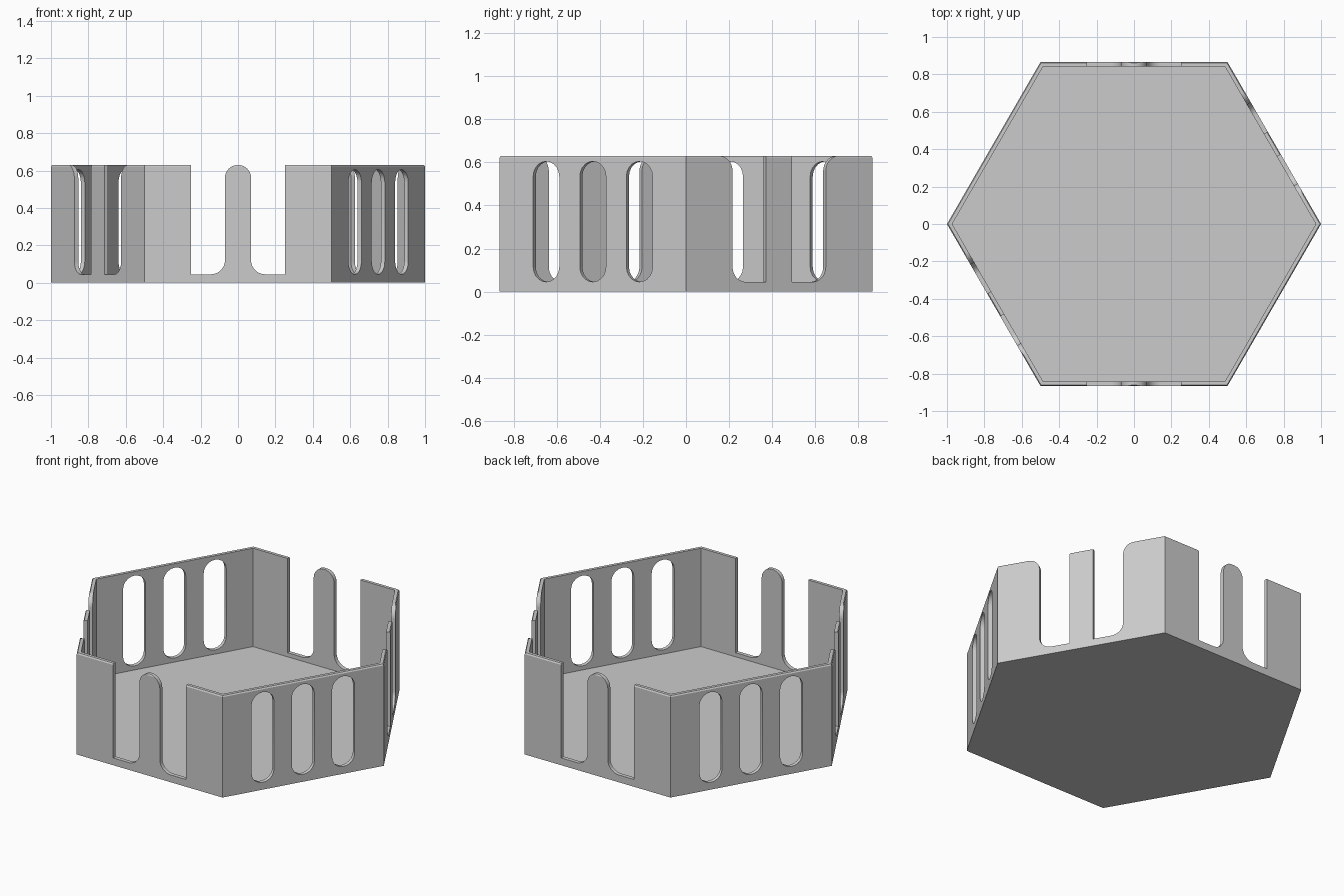
import bpy, bmesh
from math import sin, cos, pi, radians, sqrt
from mathutils import Matrix, Vector

if "Cube" in bpy.data.objects:
    bpy.data.objects.remove(bpy.data.objects["Cube"])

H, FLOOR, SILL, R = 0.63, 0.02, 0.045, 0.07
INNER = 0.972
APO = sqrt(3) / 2


def arc(cx, cz, a0, a1, r=R, n=10):
    return [(cx + r * cos(radians(a0 + (a1 - a0) * i / n)),
             cz + r * sin(radians(a0 + (a1 - a0) * i / n))) for i in range(n + 1)]


def mirrored(pts):
    return [(-u, z) for u, z in reversed(pts)]


def make_object(name, bm):
    bmesh.ops.recalc_face_normals(bm, faces=bm.faces)
    me = bpy.data.meshes.new(name)
    bm.to_mesh(me)
    bm.free()
    ob = bpy.data.objects.new(name, me)
    bpy.context.collection.objects.link(ob)
    return ob


# Hexagonal tray: stacked rings, outside up, over the rim, inside down to the floor
bm = bmesh.new()
rings = []
for r, z in [(1, 0), (1, H - 0.008), (0.994, H), (INNER, H), (INNER, FLOOR)]:
    rings.append([bm.verts.new((r * cos(k * pi / 3), r * sin(k * pi / 3), z)) for k in range(6)])
for a, b in zip(rings, rings[1:]):
    for k in range(6):
        j = (k + 1) % 6
        bm.faces.new((a[k], a[j], b[j], b[k]))
bm.faces.new(rings[0])
bm.faces.new(rings[-1])
tray = make_object("hexagonal_tray", bm)

# Opening profiles in wall coordinates (along wall, height)
slots = [arc(c, H - 0.025 - R, 0, 180) + arc(c, SILL + R, 180, 360) for c in (-0.25, 0, 0.25)]

half = [(-0.25, 0.8), (-0.25, SILL)] + arc(-R - 0.075, SILL + 0.075, 270, 360, 0.075) \
    + arc(0, H - R, 180, 90)
round_post = [half + mirrored(half[:-1])]

gap = [(-R, SILL), (-R, 0.8), (-0.25 - R, 0.8)] + arc(-0.25 - R, H - R, 90, 0) \
    + arc(-0.25 + R, SILL + R, 180, 270)
square_post = [gap, mirrored(gap)]

# Opposite walls share the same openings
bm = bmesh.new()
for angle, profiles in [(-90, round_post), (90, round_post), (30, square_post),
                        (210, square_post), (-30, slots), (150, slots)]:
    rot = Matrix.Rotation(radians(angle), 4, 'Z')
    for prof in profiles:
        near = [bm.verts.new(rot @ Vector((APO - 0.06, u, z))) for u, z in prof]
        face = bm.faces.new(near)
        ext = bmesh.ops.extrude_face_region(bm, geom=[face], use_keep_orig=True)
        moved = [g for g in ext["geom"] if isinstance(g, bmesh.types.BMVert)]
        bmesh.ops.translate(bm, verts=moved, vec=rot.to_3x3() @ Vector((0.1, 0, 0)))
cutter = make_object("opening_cutter", bm)
cutter.hide_render = True

mod = tray.modifiers.new("openings", 'BOOLEAN')
mod.operation, mod.solver, mod.object = 'DIFFERENCE', 'EXACT', cutter
bpy.context.view_layer.objects.active = tray
tray.select_set(True)
bpy.ops.object.modifier_apply(modifier=mod.name)
bpy.data.objects.remove(cutter)
bpy.ops.object.shade_smooth_by_angle(angle=radians(25))
